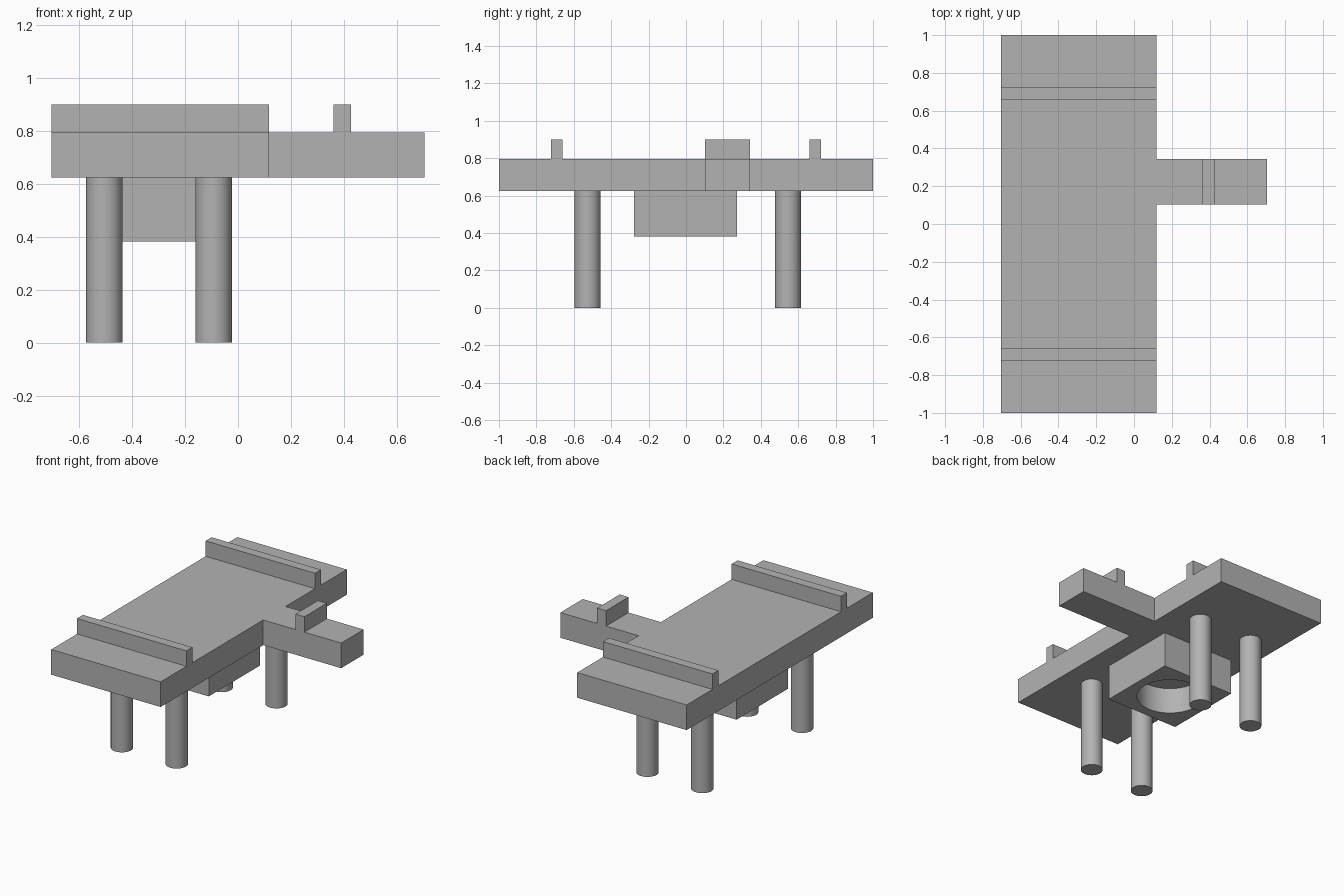
import bpy
import bmesh
from mathutils import Matrix

cube = bpy.data.objects.get("Cube")
if cube:
    bpy.data.objects.remove(cube, do_unlink=True)

grey = bpy.data.materials.new("plain grey")
grey.use_nodes = True
GREY = (0.45, 0.45, 0.45, 1)
grey.diffuse_color = GREY
grey.node_tree.nodes["Principled BSDF"].inputs["Base Color"].default_value = GREY


def finish(name, bm):
    mesh = bpy.data.meshes.new(name)
    bmesh.ops.recalc_face_normals(bm, faces=bm.faces)
    bm.to_mesh(mesh)
    bm.free()
    mesh.materials.append(grey)
    obj = bpy.data.objects.new(name, mesh)
    bpy.context.collection.objects.link(obj)
    return obj


def prism(name, outline, z0, z1):
    """Extrude a flat outline from z0 up to z1."""
    bm = bmesh.new()
    face = bm.faces.new([bm.verts.new((x, y, z0)) for x, y in outline])
    top = bmesh.ops.extrude_face_region(bm, geom=[face])["geom"]
    verts = [v for v in top if isinstance(v, bmesh.types.BMVert)]
    bmesh.ops.translate(bm, verts=verts, vec=(0, 0, z1 - z0))
    return finish(name, bm)


def box(name, x0, x1, y0, y1, z0, z1):
    return prism(name, [(x0, y0), (x1, y0), (x1, y1), (x0, y1)], z0, z1)


def cylinder(name, x, y, radius, z0, z1):
    bm = bmesh.new()
    bmesh.ops.create_cone(bm, cap_ends=True, segments=64, radius1=radius, radius2=radius,
                          depth=z1 - z0, matrix=Matrix.Translation((x, y, (z0 + z1) / 2)))
    return finish(name, bm)


def smooth(obj):
    bpy.ops.object.select_all(action="DESELECT")
    obj.select_set(True)
    bpy.context.view_layer.objects.active = obj
    bpy.ops.object.shade_smooth_by_angle()


LEFT, EDGE, TIP = -0.705, 0.118, 0.705
BASE, DECK, RIM = 0.624, 0.795, 0.9
ARM0, ARM1 = 0.102, 0.343

# Deck with its side arm
prism("deck", [(LEFT, -1), (EDGE, -1), (EDGE, ARM0), (TIP, ARM0),
               (TIP, ARM1), (EDGE, ARM1), (EDGE, 1), (LEFT, 1)], BASE, DECK)

# Raised ridges across both ends and the arm
box("front_ridge", LEFT, EDGE, -0.723, -0.659, DECK, RIM)
box("back_ridge", LEFT, EDGE, 0.659, 0.723, DECK, RIM)
box("arm_ridge", 0.361, 0.428, ARM0, ARM1, DECK, RIM)

# Four round legs
for end, y in (("front", -0.526), ("back", 0.545)):
    for side, x in (("right", -0.505), ("left", -0.092)):
        smooth(cylinder(f"{end}_{side}_leg", x, y, 0.069, 0, BASE))

# Block under the deck with a round blind hole
block = box("under_block", -0.573, -0.025, -0.278, 0.274, 0.382, BASE)
cutter = cylinder("hole_cutter", -0.299, -0.002, 0.21, 0.3, 0.56)
cutter.hide_render = True
cut = block.modifiers.new("hole", "BOOLEAN")
cut.operation = "DIFFERENCE"
cut.solver = "EXACT"
cut.object = cutter
bpy.context.view_layer.objects.active = block
bpy.ops.object.select_all(action="DESELECT")
block.select_set(True)
bpy.ops.object.modifier_apply(modifier=cut.name)
bpy.data.objects.remove(cutter, do_unlink=True)
smooth(block)
